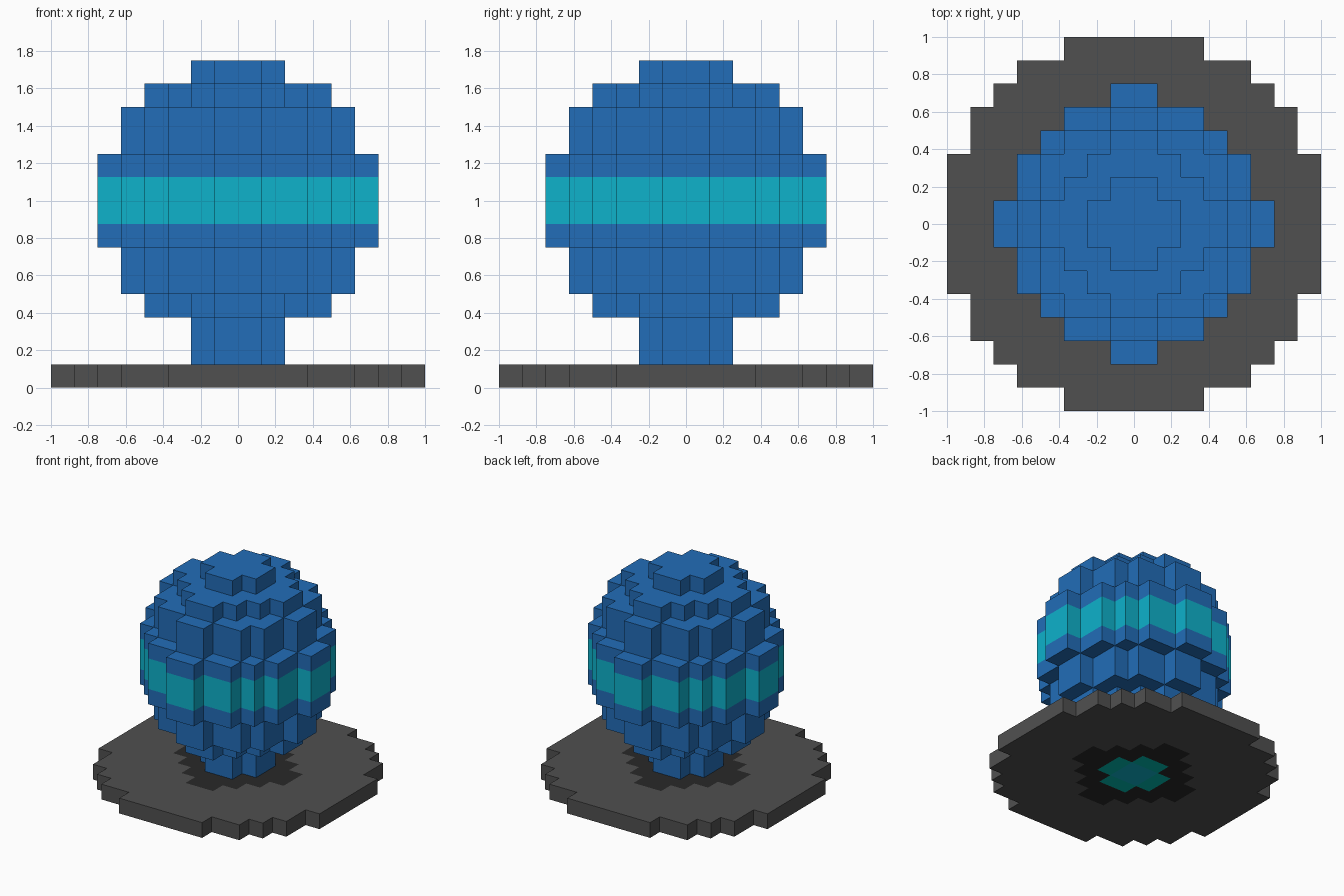
import bpy
import bmesh

cube = bpy.data.objects.get("Cube")
if cube:
    bpy.data.objects.remove(cube, do_unlink=True)

U = 0.125  # size of one block


def material(name, rgb):
    linear = [((c / 255 + 0.055) / 1.055) ** 2.4 if c > 10 else c / 255 / 12.92 for c in rgb]
    mat = bpy.data.materials.new(name)
    mat.use_nodes = True
    mat.diffuse_color = (*linear, 1)
    bsdf = mat.node_tree.nodes["Principled BSDF"]
    bsdf.inputs["Base Color"].default_value = (*linear, 1)
    bsdf.inputs["Roughness"].default_value = 0.8
    return mat


BLUE = material("blue", (34, 109, 184))
CYAN = material("cyan", (14, 178, 203))
GREY = material("dark grey", (80, 80, 80))
BLACK = material("charcoal", (41, 41, 41))
TEAL = material("teal", (0, 188, 176))

# Stepped discs: half-width of each block row, counted outward from the centre
DISC_16 = [8, 8, 8, 7, 7, 6, 5, 3]
DISC_12 = [6, 5, 5, 4, 3, 1]
DISC_10 = [5, 4, 4, 3, 1]
DISC_8 = [4, 3, 2, 1]
DISC_4 = [2, 1]
DISC_2 = [1]


def inside(rows, i, j):
    x, y = abs(i + 0.5), abs(j + 0.5)
    return y < len(rows) and x < rows[int(y)]


def slab(name, z0, z1, zones):
    """Stepped slab from z0 to z1; zones are (disc, material), outermost first."""
    bm = bmesh.new()
    rows = zones[0][0]
    n = len(rows)
    for i in range(-n, n):
        for j in range(-n, n):
            if inside(rows, i, j):
                corners = ((i, j), (i + 1, j), (i + 1, j + 1), (i, j + 1))
                face = bm.faces.new([bm.verts.new((x * U, y * U, z0 * U)) for x, y in corners])
                face.material_index = max(k for k, zone in enumerate(zones) if inside(zone[0], i, j))
    bmesh.ops.remove_doubles(bm, verts=bm.verts, dist=U / 100)
    bmesh.ops.dissolve_limit(bm, angle_limit=0.01, verts=bm.verts, edges=bm.edges,
                             delimit={'MATERIAL'})
    mesh = bpy.data.meshes.new(name)
    bm.to_mesh(mesh)
    bm.free()
    for _, mat in zones:
        mesh.materials.append(mat)
    obj = bpy.data.objects.new(name, mesh)
    bpy.context.collection.objects.link(obj)
    # Thicken the flat layer upward
    solid = obj.modifiers.new("thickness", 'SOLIDIFY')
    solid.thickness = (z1 - z0) * U
    solid.offset = 1
    return obj


# Base plate with a dark patch and a teal and cyan core
slab("base_plate", 0, 1, [(DISC_16, GREY), (DISC_8, BLACK), (DISC_4, TEAL), (DISC_2, CYAN)])

# Stalk and ball, from the bottom up
for name, z0, z1, disc, mat in (
    ("stalk", 1, 3, DISC_4, BLUE),
    ("ball_bottom", 3, 4, DISC_8, BLUE),
    ("ball_lower", 4, 6, DISC_10, BLUE),
    ("ball_below_band", 6, 7, DISC_12, BLUE),
    ("ball_band", 7, 9, DISC_12, CYAN),
    ("ball_above_band", 9, 10, DISC_12, BLUE),
    ("ball_upper", 10, 12, DISC_10, BLUE),
    ("ball_top", 12, 13, DISC_8, BLUE),
    ("ball_cap", 13, 14, DISC_4, BLUE),
):
    slab(name, z0, z1, [(disc, mat)])
